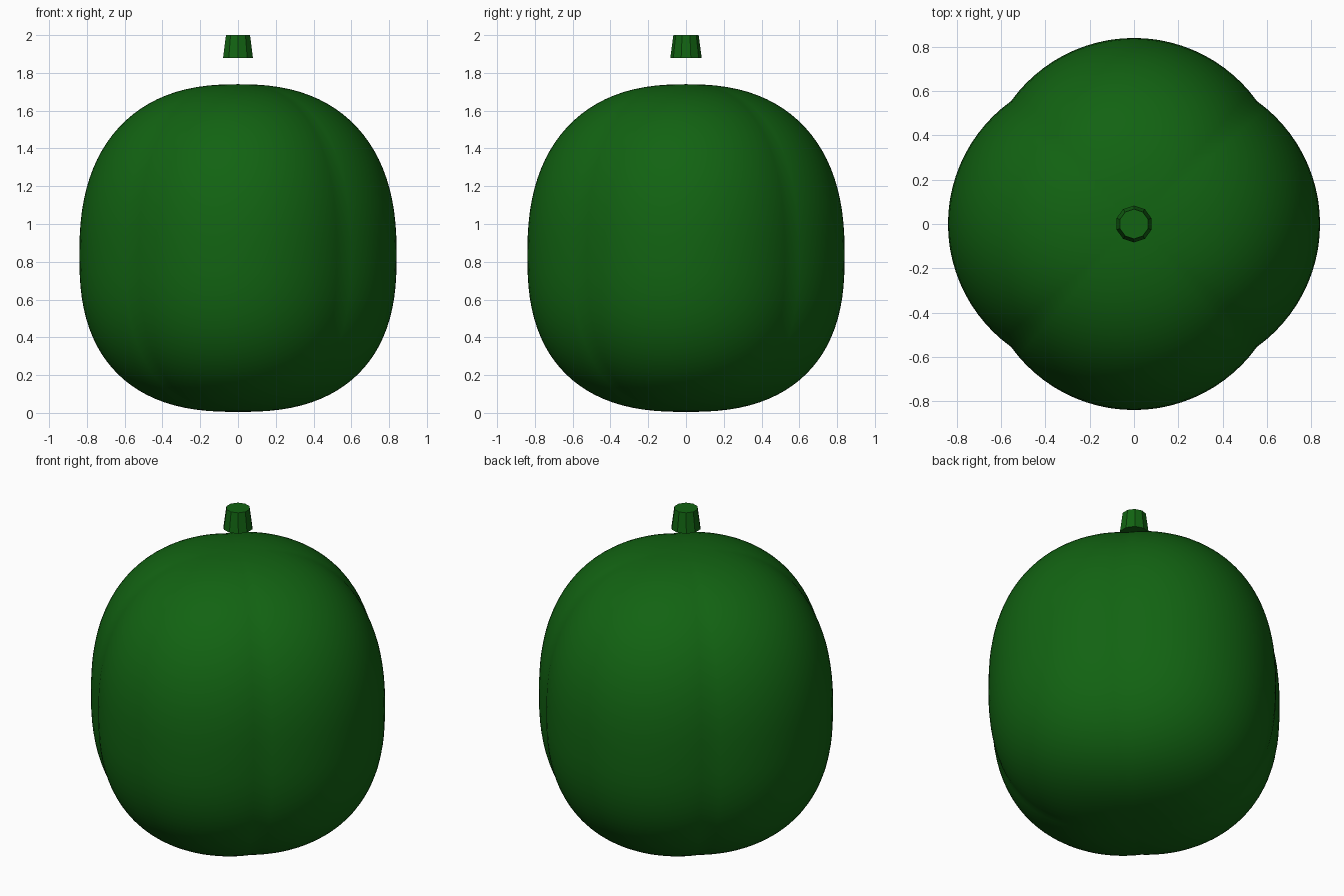
import bpy
import bmesh
from math import sin, cos, pi, sqrt

cube = bpy.data.objects.get("Cube")
if cube:
    bpy.data.objects.remove(cube, do_unlink=True)

# One deep green for the whole fruit
green = bpy.data.materials.new("deep_green")
green.use_nodes = True
colour = (0.006, 0.125, 0.006, 1)
green.diffuse_color = colour
green.node_tree.nodes["Principled BSDF"].inputs["Base Color"].default_value = colour

SEGMENTS, RINGS = 96, 48
BASE, MIDDLE, TOP = 0.005, 0.835, 1.74
LOBE_OFFSET, LOBE_RADIUS = 0.157, 0.683


def lobe_radius(angle):
    """Outline made of four overlapping circular lobes."""
    a = (angle + pi / 4) % (pi / 2) - pi / 4
    return LOBE_OFFSET * cos(a) + sqrt(LOBE_RADIUS**2 - (LOBE_OFFSET * sin(a))**2)


def profile(t):
    """Rounded-square profile: width factor and height for t from -1 to 1."""
    a = t * pi / 2
    power = 2 / (2.4 if t > 0 else 2.5)
    half = TOP - MIDDLE if t > 0 else BASE - MIDDLE
    return cos(a) ** power, MIDDLE + half * abs(sin(a)) ** power


def add_object(name, bm):
    bmesh.ops.recalc_face_normals(bm, faces=bm.faces)
    mesh = bpy.data.meshes.new(name)
    bm.to_mesh(mesh)
    bm.free()
    mesh.materials.append(green)
    obj = bpy.data.objects.new(name, mesh)
    bpy.context.collection.objects.link(obj)
    return obj


# Four-lobed body
bm = bmesh.new()
rings = []
for i in range(1, RINGS):
    width, z = profile(2 * i / RINGS - 1)
    ring = []
    for j in range(SEGMENTS):
        angle = 2 * pi * j / SEGMENTS
        r = width * lobe_radius(angle)
        ring.append(bm.verts.new((r * cos(angle), r * sin(angle), z)))
    rings.append(ring)
bottom = bm.verts.new((0, 0, BASE))
top = bm.verts.new((0, 0, TOP))
for j in range(SEGMENTS):
    k = (j + 1) % SEGMENTS
    bm.faces.new((bottom, rings[0][k], rings[0][j]))
    bm.faces.new((top, rings[-1][j], rings[-1][k]))
    for low, high in zip(rings, rings[1:]):
        bm.faces.new((low[j], low[k], high[k], high[j]))
for face in bm.faces:
    face.smooth = True
add_object("body", bm)

# Ten-sided tapered stem, floating just above the body
bm = bmesh.new()
bmesh.ops.create_cone(bm, cap_ends=True, segments=10,
                      radius1=0.083, radius2=0.067, depth=0.12)
stem = add_object("stem", bm)
stem.location.z = 1.94
